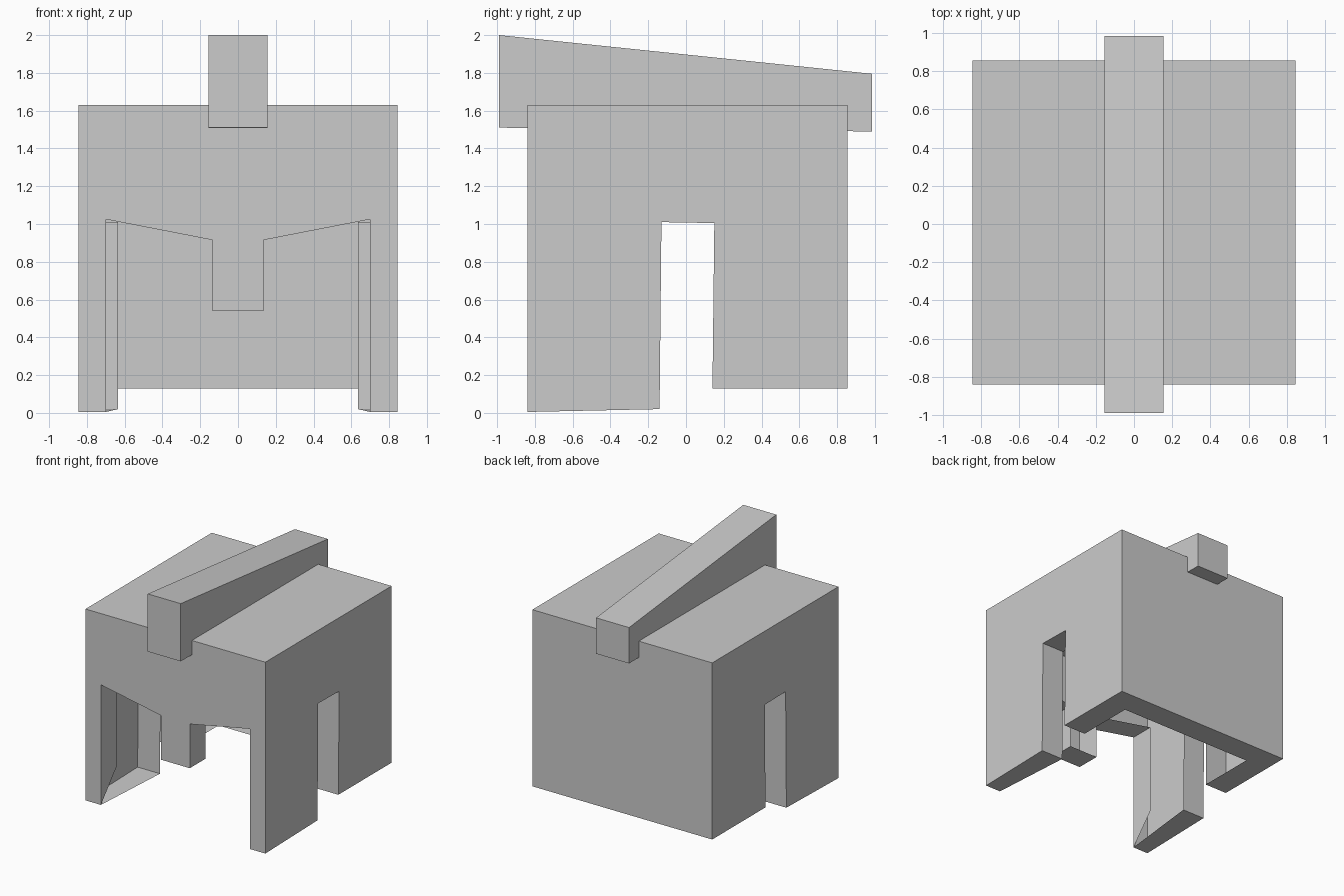
import bpy, bmesh

cube = bpy.data.objects.get("Cube")
if cube:
    bpy.data.objects.remove(cube, do_unlink=True)

grey = bpy.data.materials.new("light_grey")
grey.use_nodes = True
colour = (0.6, 0.6, 0.6, 1)
grey.diffuse_color = colour
grey.node_tree.nodes["Principled BSDF"].inputs["Base Color"].default_value = colour

W, FRONT, BACK, TOP = 0.845, -0.84, 0.855, 1.63   # outer shell
T = 0.21                                          # rim depth
IN = W - T


def face(bm, points):
    bm.faces.new([bm.verts.new(p) for p in points])


def strip(bm, outer, inner):
    """Rim of quads between two matching paths."""
    for i in range(len(outer) - 1):
        face(bm, (outer[i], outer[i + 1], inner[i + 1], inner[i]))


def finish(bm, name):
    bmesh.ops.remove_doubles(bm, verts=bm.verts, dist=0.0005)
    bmesh.ops.recalc_face_normals(bm, faces=bm.faces)
    bm.normal_update()
    highest = max(bm.faces, key=lambda f: f.calc_center_median().z)
    if highest.normal.z < 0:
        bmesh.ops.reverse_faces(bm, faces=bm.faces)
    mesh = bpy.data.meshes.new(name)
    bm.to_mesh(mesh)
    bm.free()
    mesh.materials.append(grey)
    obj = bpy.data.objects.new(name, mesh)
    bpy.context.collection.objects.link(obj)
    return obj


# Helmet shell: one half, mirrored, with an open inside
bm = bmesh.new()
face(bm, [(0, FRONT, TOP), (W, FRONT, TOP), (W, BACK, TOP), (0, BACK, TOP)])
face(bm, [(0, BACK, 0.13), (W, BACK, 0.13), (W, BACK, TOP), (0, BACK, TOP)])

# Face opening with nose guard, brow and cheek edge
opening = [(0, 0.54), (0.135, 0.54), (0.135, 0.915), (0.70, 1.025), (0.70, 0.005)]
face(bm, [(x, FRONT, z) for x, z in opening + [(W, 0.005), (W, TOP), (0, TOP)]])
rim = [(x, FRONT, z) for x, z in opening]
behind = [(x, FRONT + T, z) for x, z in opening]
behind[-1] = (0.70, FRONT + T, 0.25)
strip(bm, rim, behind)

# Side panel with ear slot
edge = [(FRONT, 0.005), (-0.14, 0.02), (-0.13, 1.01), (0.15, 1.005), (0.14, 0.13), (BACK, 0.13)]
face(bm, [(W, y, z) for y, z in edge + [(BACK, TOP), (FRONT, TOP)]])

# Lower rim running round the slot and the back
outer = [(W, y, z) for y, z in edge] + [(0, BACK, 0.13)]
inner = [(IN, y, z) for y, z in edge] + [(0, BACK - T, 0.13)]
inner[0] = (0.70, FRONT, 0.005)
inner[5] = (IN, BACK - T, 0.13)
strip(bm, outer, inner)

shell = finish(bm, "helmet_shell")
mirror = shell.modifiers.new("Mirror", "MIRROR")
mirror.use_axis[0] = True
mirror.use_clip = True

# Crest: tapered bar along the top
profile = [(-0.99, 1.51), (0.985, 1.49), (0.985, 1.795), (-0.99, 2.0)]
bm = bmesh.new()
base = bm.faces.new([bm.verts.new((-0.155, y, z)) for y, z in profile])
side = bmesh.ops.extrude_face_region(bm, geom=[base])["geom"]
bmesh.ops.translate(bm, vec=(0.31, 0, 0),
                    verts=[v for v in side if isinstance(v, bmesh.types.BMVert)])
finish(bm, "crest")
